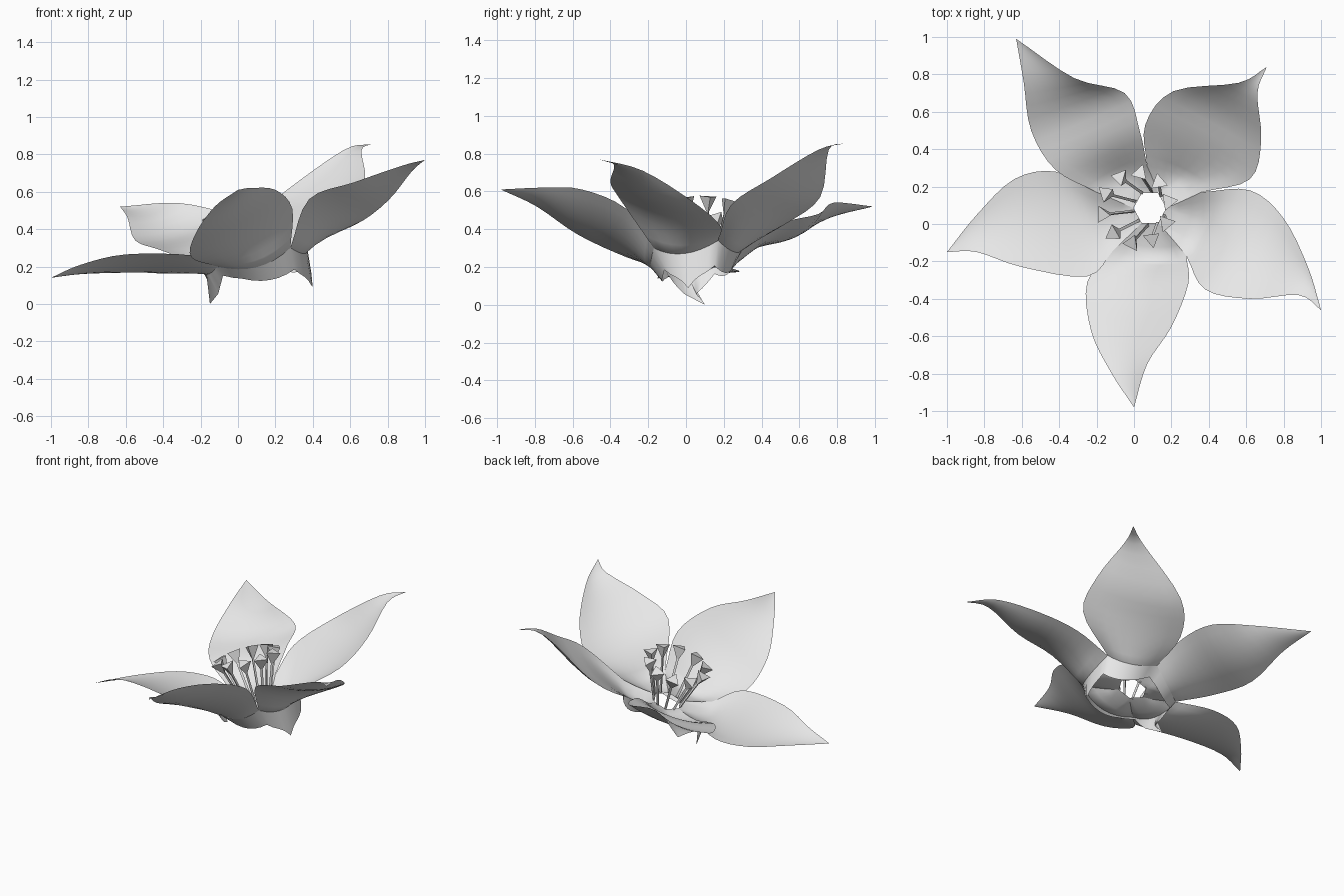
import bpy, bmesh, math
from mathutils import Vector as V

if "Cube" in bpy.data.objects:
    bpy.data.objects.remove(bpy.data.objects["Cube"])

grey = bpy.data.materials.new("pale_grey")
grey.diffuse_color = (0.8, 0.8, 0.8, 1)
grey.use_nodes = True
grey.node_tree.nodes["Principled BSDF"].inputs["Base Color"].default_value = grey.diffuse_color

AXIS = V((-0.3, 0, 0.95)).normalized()      # the flower leans to the left
CENTRE = V((0.085, 0.085, 0.235))           # middle of the open hole
SIDE_X = V((0.95, 0, 0.3)).normalized()
SIDE_Y = AXIS.cross(SIDE_X)
COLS, SUB = 8, 4

# notches between neighbouring petals, counter-clockwise from front left
NOTCH = [V(p) for p in ((-.11, -.14, .20), (.28, -.17, .30), (.36, .17, .34),
                        (.07, .31, .31), (-.20, .17, .21))]

# per petal: first edge, second edge (three points each), tip
PETALS = [
    ("front_petal", [(-.25, -.31, .25), (-.23, -.57, .37), (-.125, -.79, .52)],
     [(.29, -.32, .51), (.20, -.55, .61), (.07, -.75, .62)], (0, -.98, .61)),
    ("right_petal", [(.38, -.35, .56), (.62, -.40, .65), (.88, -.38, .74)],
     [(.62, .18, .42), (.80, .03, .55), (.93, -.23, .71)], (1, -.46, .77)),
    ("back_right_petal", [(.62, .24, .53), (.68, .45, .67), (.66, .70, .82)],
     [(.06, .53, .43), (.21, .71, .57), (.56, .755, .82)], (.71, .84, .855)),
    ("back_left_petal", [(.03, .50, .43), (-.05, .70, .48), (-.32, .78, .54)],
     [(-.42, .29, .29), (-.55, .50, .34), (-.59, .76, .46)], (-.63, .99, .52)),
    ("left_petal", [(-.42, .28, .18), (-.64, .24, .17), (-.84, .05, .16)],
     [(-.25, -.28, .26), (-.60, -.23, .265), (-.84, -.15, .21)], (-1, -.15, .14)),
]


def make(name, verts, faces, smooth=True):
    me = bpy.data.meshes.new(name)
    me.from_pydata([tuple(v) for v in verts], [], faces)
    me.materials.append(grey)
    me.polygons.foreach_set("use_smooth", [smooth] * len(me.polygons))
    ob = bpy.data.objects.new(name, me)
    bpy.context.collection.objects.link(ob)
    return ob


def loft(name, rows, closed=False, smooth=True):
    n = len(rows[0])
    faces = []
    for r in range(len(rows) - 1):
        for c in range(n if closed else n - 1):
            d = (c + 1) % n
            faces.append((r * n + c, r * n + d, (r + 1) * n + d, (r + 1) * n + c))
    ob = make(name, [p for row in rows for p in row], faces, smooth)
    bm = bmesh.new()
    bm.from_mesh(ob.data)
    bmesh.ops.remove_doubles(bm, verts=bm.verts, dist=0.0005)
    bm.to_mesh(ob.data)
    bm.free()
    return ob


def curve(pts):
    """Smooth path through the points."""
    pts = [V(p) for p in pts]
    ext = [pts[0] * 2 - pts[1]] + pts + [pts[-1] * 2 - pts[-2]]
    out = []
    for i in range(1, len(ext) - 2):
        a, b, c, d = ext[i - 1:i + 3]
        for k in range(SUB):
            t = k / SUB
            out.append(0.5 * (2 * b + (c - a) * t + (2 * a - 5 * b + 4 * c - d) * t * t
                              + (3 * b - a - 3 * c + d) * t ** 3))
    return out + [pts[-1]]


def around(p, sx, sy, drop):
    """Scale a point about the flower axis and lower it."""
    d = p - CENTRE
    return (CENTRE + SIDE_X * d.dot(SIDE_X) * sx + SIDE_Y * d.dot(SIDE_Y) * sy
            + AXIS * (d.dot(AXIS) - drop))


# Petals: cupped sheets between two edge curves, each running in to the open hole
ring, rim = [], []
for i, (name, ea, eb, tip) in enumerate(PETALS):
    a = curve([NOTCH[i]] + ea + [tip])
    b = curve([NOTCH[(i + 1) % 5]] + eb + [tip])
    out = ((a[0] + b[0]) / 2 - CENTRE).normalized()
    out.z = 0
    rows = []
    for r, (p, q) in enumerate(zip(a, b)):
        blend = max(0, 1 - r / (1.5 * SUB))
        sag = out * 0.03 * blend - AXIS * (0.075 * (q - p).length + 0.025 * blend)
        rows.append([p.lerp(q, c / COLS) + sag * (1 - (2 * c / COLS - 1) ** 2)
                     for c in range(COLS + 1)])
    # inner floor of the petal, ending on the six-sided hole
    hole = []
    for p in rows[0]:
        d = p - CENTRE
        h = round(math.atan2(d.dot(SIDE_Y), d.dot(SIDE_X)) / (math.pi / 3)) * math.pi / 3
        hole.append(CENTRE + 0.092 * (SIDE_X * math.cos(h) + SIDE_Y * math.sin(h)))
    floor = [[h.lerp(p, t) - AXIS * 0.03 * t * (1 - t)
              for h, p in zip(hole, rows[0])] for t in (0, 0.33, 0.67)]
    loft(name, floor + rows)

    for c, p in enumerate(rows[0][:-1]):
        peak = 1 - abs(2 * c / COLS - 1)
        drop = 0.055 + 0.22 * max(0, p.x)
        # long point on the left petal, short one on the right petal
        if i == 4:
            drop += 0.08 * peak
        if i == 1:
            drop += 0.05 * max(0, peak * 3 - 2)
        ring.append(p)
        rim.append(V((-0.15, 0.10, 0)) if i == 4 and c == COLS // 2
                   else around(p, 0.93, 0.78, drop))

# Collar hanging below the petals
loft("collar", [ring, rim], True)

# Stamens: thin filaments topped with three-sided inverted anthers
for k in range(10):
    ang = math.tau * (k + 0.3) / 10
    rad = SIDE_X * math.cos(ang) + SIDE_Y * math.sin(ang)
    tan = AXIS.cross(rad)
    foot = CENTRE + rad * 0.09
    head = CENTRE + V((0.01, 0, 0)) + rad * 0.165 + AXIS * 0.225
    run = (head - foot).normalized()
    nrm = run.cross(tan)

    def tri(c, r):
        return [c + r * (tan * math.cos(math.tau * j / 3 + 0.5 + k)
                         + nrm * math.sin(math.tau * j / 3 + 0.5 + k)) for j in range(3)]

    loft("filament_%d" % k, [tri(foot, 0.009), tri(head, 0.009)], True, False)
    top = tri(head + run * 0.075, 0.052)
    make("anther_%d" % k, [head - run * 0.02] + top,
         [(0, 2, 1), (0, 3, 2), (0, 1, 3), (1, 2, 3)], False)
